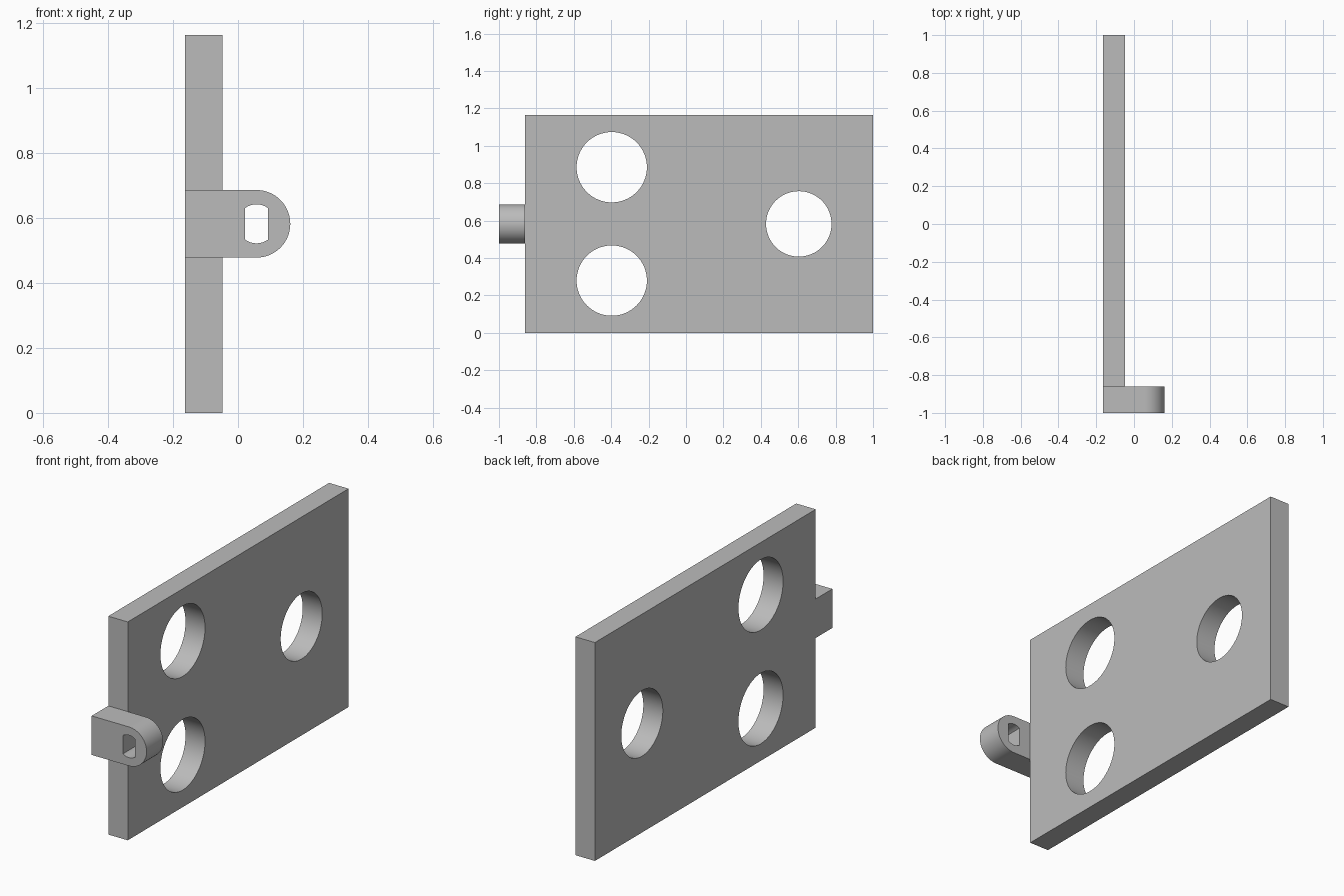
import bpy, bmesh
from math import pi, cos, sin, asin, radians
from mathutils import Vector

cube = bpy.data.objects.get("Cube")
if cube:
    bpy.data.objects.remove(cube, do_unlink=True)

grey = bpy.data.materials.new("light grey")
grey.use_nodes = True
grey.diffuse_color = (0.5, 0.5, 0.5, 1)
grey.node_tree.nodes["Principled BSDF"].inputs["Base Color"].default_value = (0.5, 0.5, 0.5, 1)


def arc(u, v, r, start, end, steps):
    """Points on an arc, both ends included."""
    return [(u + r * cos(start + (end - start) * i / steps),
             v + r * sin(start + (end - start) * i / steps)) for i in range(steps + 1)]


def circle(u, v, r, steps=64):
    return arc(u, v, r, 0, 2 * pi, steps)[:-1]


def pierced_slab(name, loops, to_space, thickness):
    """Fill an outline with holes and extrude it along the thickness vector."""
    bm = bmesh.new()
    for loop in loops:
        verts = [bm.verts.new(to_space(u, v)) for u, v in loop]
        for a, b in zip(verts, verts[1:] + verts[:1]):
            bm.edges.new((a, b))
    direction = Vector(thickness)
    bmesh.ops.triangle_fill(bm, use_beauty=True, use_dissolve=False,
                            edges=bm.edges[:], normal=direction.normalized())
    extruded = bmesh.ops.extrude_face_region(bm, geom=bm.faces[:], use_keep_orig=True)
    moved = [g for g in extruded["geom"] if isinstance(g, bmesh.types.BMVert)]
    bmesh.ops.translate(bm, verts=moved, vec=direction)
    bmesh.ops.recalc_face_normals(bm, faces=bm.faces[:])
    mesh = bpy.data.meshes.new(name)
    bm.to_mesh(mesh)
    bm.free()
    mesh.materials.append(grey)
    obj = bpy.data.objects.new(name, mesh)
    bpy.context.collection.objects.link(obj)
    bpy.ops.object.select_all(action="DESELECT")
    obj.select_set(True)
    bpy.context.view_layer.objects.active = obj
    bpy.ops.object.shade_smooth_by_angle(angle=radians(30))
    return obj


back_x, plate_x = -0.163, -0.048
front_y, plate_y = -1.0, -0.86
height, mid_z = 1.164, 0.582

# Upright plate with three round holes
plate_outline = [(plate_y, 0), (1, 0), (1, height), (plate_y, height)]
plate_holes = [circle(-0.397, mid_z + s * 0.303, 0.188) for s in (-1, 1)]
plate_holes.append(circle(0.603, mid_z, 0.175))
pierced_slab("plate", [plate_outline] + plate_holes,
             lambda u, v: (back_x, u, v), (plate_x - back_x, 0, 0))

# Round-ended lug with a flat-sided slot
lug_x, lug_r = 0.057, 0.104
lug_outline = [(back_x, mid_z + lug_r), (back_x, mid_z - lug_r)]
lug_outline += arc(lug_x, mid_z, lug_r, -pi / 2, pi / 2, 32)
slot_r, half_width = 0.06, 0.035
half = asin(half_width / slot_r)
slot = (arc(lug_x, mid_z, slot_r, pi / 2 - half, pi / 2 + half, 12)
        + arc(lug_x, mid_z, slot_r, 3 * pi / 2 - half, 3 * pi / 2 + half, 12))
pierced_slab("lug", [lug_outline, slot],
             lambda u, v: (u, front_y, v), (0, plate_y - front_y, 0))
